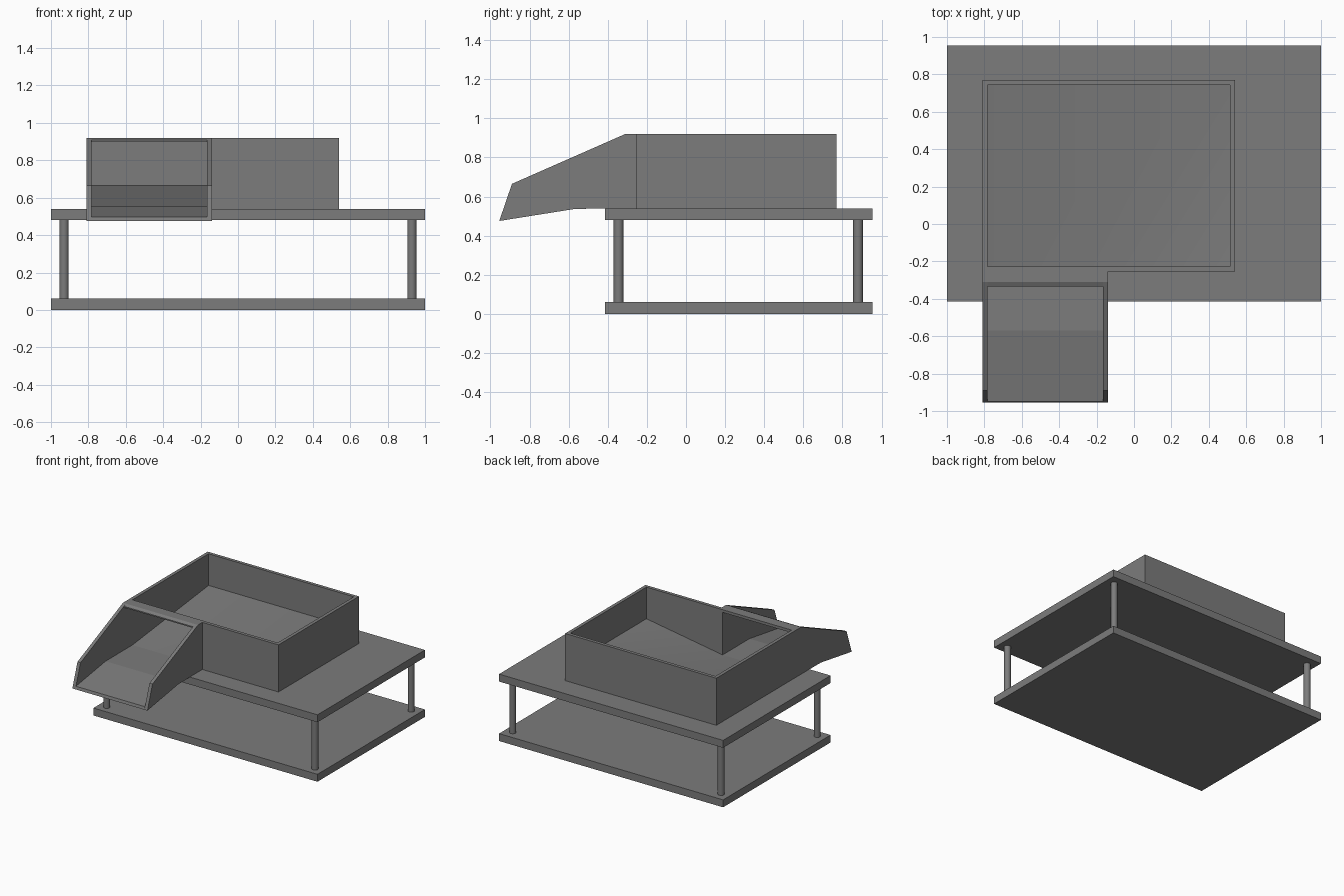
import bpy
import bmesh
import math

if "Cube" in bpy.data.objects:
    bpy.data.objects.remove(bpy.data.objects["Cube"], do_unlink=True)

GREY = (0.2, 0.2, 0.2, 1)
mat = bpy.data.materials.new("dark grey")
mat.use_nodes = True
mat.diffuse_color = GREY
mat.node_tree.nodes["Principled BSDF"].inputs["Base Color"].default_value = GREY


def add_object(name, bm):
    bmesh.ops.recalc_face_normals(bm, faces=bm.faces)
    mesh = bpy.data.meshes.new(name)
    bm.to_mesh(mesh)
    bm.free()
    mesh.materials.append(mat)
    obj = bpy.data.objects.new(name, mesh)
    bpy.context.collection.objects.link(obj)
    return obj


def extrude_profile(name, points, offset):
    """Prism from a flat outline moved along an offset vector."""
    bm = bmesh.new()
    face = bm.faces.new([bm.verts.new(p) for p in points])
    new = bmesh.ops.extrude_face_region(bm, geom=[face])["geom"]
    verts = [v for v in new if isinstance(v, bmesh.types.BMVert)]
    bmesh.ops.translate(bm, verts=verts, vec=offset)
    return add_object(name, bm)


def box(name, x0, x1, y0, y1, z0, z1):
    corners = [(x0, y0, z0), (x1, y0, z0), (x1, y1, z0), (x0, y1, z0)]
    return extrude_profile(name, corners, (0, 0, z1 - z0))


def side_prism(name, outline, x0, x1):
    """Extrude a (y, z) outline across x."""
    return extrude_profile(name, [(x0, y, z) for y, z in outline], (x1 - x0, 0, 0))


# Two plates on four round posts
FRONT, BACK = -0.415, 0.955
DECK = 0.54
box("base_plate", -1, 1, FRONT, BACK, 0, 0.06)
box("upper_plate", -1, 1, FRONT, BACK, 0.48, DECK)
for side, x in (("right", -0.93), ("left", 0.93)):
    for end, y in (("front", -0.345), ("back", 0.88)):
        bm = bmesh.new()
        bmesh.ops.create_cone(bm, segments=32, radius1=0.025, radius2=0.025,
                              depth=0.42, cap_ends=True)
        bmesh.ops.translate(bm, verts=bm.verts, vec=(x, y, 0.27))
        post = add_object(f"{end}_{side}_post", bm)
        bpy.ops.object.select_all(action="DESELECT")
        post.select_set(True)
        bpy.context.view_layer.objects.active = post
        bpy.ops.object.shade_smooth_by_angle(angle=math.radians(40))

# Open tray walls, leaving a gap in front for the chute
X0, X1, Y0, Y1 = -0.81, 0.54, -0.255, 0.77
TOP, T = 0.92, 0.027
CX = -0.14
box("tray_back_wall", X0, X1, Y1 - T, Y1, DECK, TOP)
box("tray_right_wall", X0, X0 + T, Y0, Y1 - T, DECK, TOP)
box("tray_left_wall", X1 - T, X1, Y0, Y1 - T, DECK, TOP)
box("tray_front_wall", CX - T, X1 - T, Y0, Y0 + T, DECK, TOP)

# Tray floor falling from the rim to the chute mouth
LOW, HIGH = 0.555, 0.665
xa, xb, ya, yb = X0 + T, X1 - T, Y0 + T, Y1 - T
bm = bmesh.new()
mouth_r = bm.verts.new((xa, ya, LOW))
mouth_l = bm.verts.new((CX - T, ya, LOW))
front_l = bm.verts.new((xb, ya, HIGH))
back_l = bm.verts.new((xb, yb, HIGH))
back_r = bm.verts.new((xa, yb, HIGH))
bm.faces.new((mouth_r, mouth_l, back_l, back_r))
bm.faces.new((mouth_l, front_l, back_l))
floor = add_object("tray_floor", bm)
for poly in floor.data.polygons:
    poly.use_smooth = True

# Chute with two shaped sides, a bent floor and a bar across the mouth
cheek = [(Y0, DECK), (Y0, TOP), (-0.31, TOP), (-0.89, 0.665),
         (-0.955, 0.475), (-0.565, 0.537)]
side_prism("chute_right_side", cheek, X0, X0 + T)
side_prism("chute_left_side", cheek, CX - T, CX)
slide = [(ya, DECK), (ya, LOW), (-0.57, LOW), (-0.948, 0.497),
         (-0.955, 0.475), (-0.565, 0.537)]
side_prism("chute_floor", slide, X0 + T, CX - T)
bar = [(ya, TOP), (-0.31, TOP), (-0.335, 0.908), (-0.335, 0.898), (ya, 0.898)]
side_prism("chute_top_bar", bar, X0 + T, CX - T)
